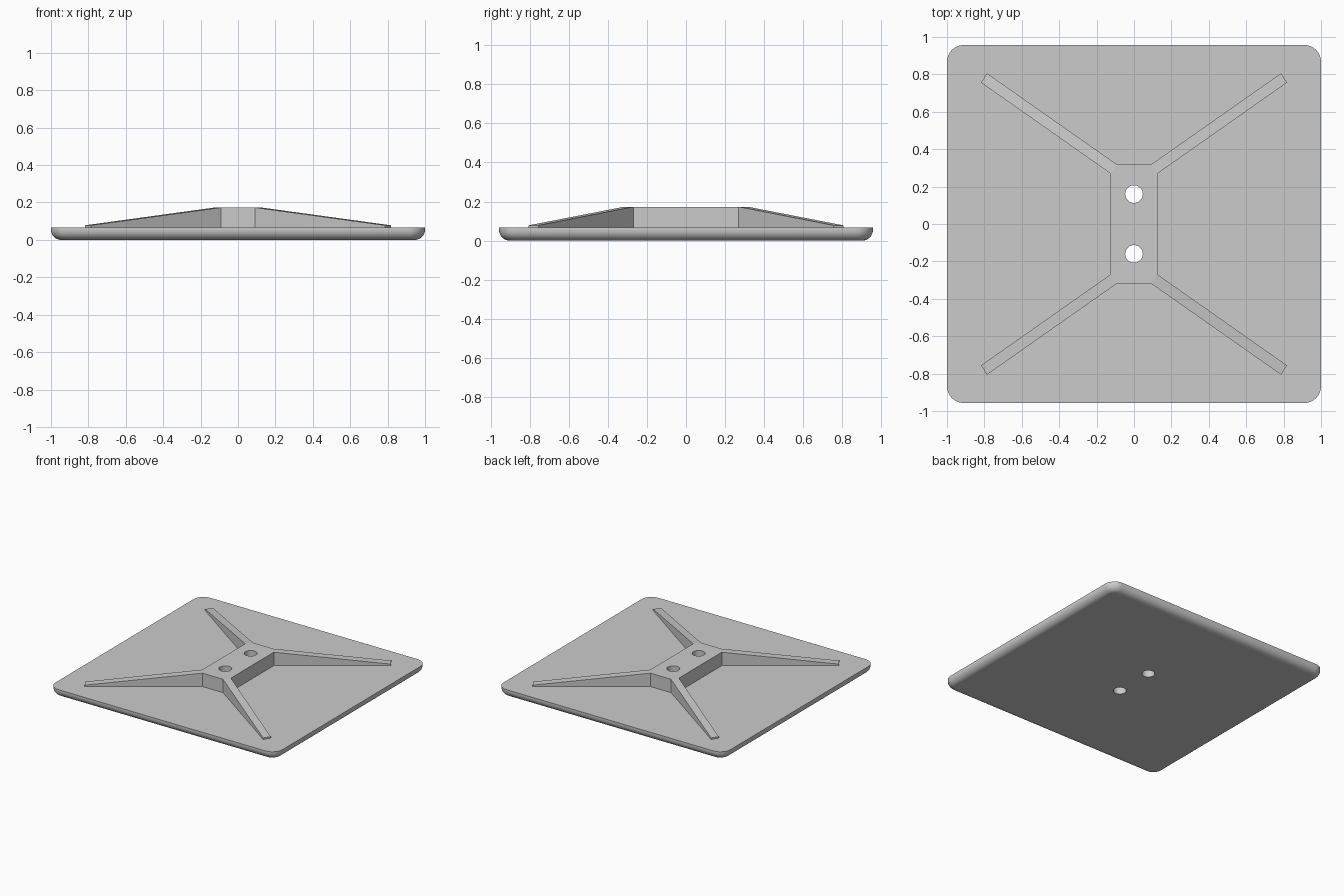
import bpy
import bmesh
from math import cos, sin, pi

if "Cube" in bpy.data.objects:
    bpy.data.objects.remove(bpy.data.objects["Cube"], do_unlink=True)

grey = bpy.data.materials.new("plain grey")
grey.use_nodes = True
grey.diffuse_color = (0.6, 0.6, 0.6, 1)
grey.node_tree.nodes["Principled BSDF"].inputs["Base Color"].default_value = grey.diffuse_color

HALF_X, HALF_Y = 1.0, 0.957
PLATE_TOP, HUB_TOP, TIP_TOP = 0.066, 0.173, 0.078
CORNER, FILLET = 0.09, 0.055


def finish(bm, name):
    bmesh.ops.recalc_face_normals(bm, faces=bm.faces)
    mesh = bpy.data.meshes.new(name)
    bm.to_mesh(mesh)
    bm.free()
    mesh.materials.append(grey)
    obj = bpy.data.objects.new(name, mesh)
    bpy.context.collection.objects.link(obj)
    return obj


def bridge(bm, low, high, smooth=False):
    for i in range(len(low)):
        j = (i + 1) % len(low)
        bm.faces.new((low[i], low[j], high[j], high[i])).smooth = smooth


def rounded_ring(bm, inset, z, steps=10):
    ring = []
    for q, (sx, sy) in enumerate([(1, 1), (-1, 1), (-1, -1), (1, -1)]):
        for s in range(steps + 1):
            a = (q + s / steps) * pi / 2
            ring.append(bm.verts.new((sx * (HALF_X - CORNER) + (CORNER - inset) * cos(a),
                                      sy * (HALF_Y - CORNER) + (CORNER - inset) * sin(a), z)))
    return ring


# Base plate: rounded corners, filleted underside, sharp upper rim
bm = bmesh.new()
rings = []
for k in range(9):
    a = k / 8 * pi / 2
    rings.append(rounded_ring(bm, FILLET * (1 - sin(a)), FILLET * (1 - cos(a))))
rings.append(rounded_ring(bm, 0, PLATE_TOP))
for low, high in zip(rings, rings[1:]):
    bridge(bm, low, high, True)
bm.faces.new(rings[0])
bm.faces.new(rings[-1])
plate = finish(bm, "base_plate")

# Bracket: raised hub with four ribs sloping down towards the plate corners
hub_side, tip_side, tip_end, hub_end = (0.126, 0.27), (0.818, 0.756), (0.786, 0.806), (0.091, 0.318)
quadrant = [(*hub_side, HUB_TOP), (*tip_side, TIP_TOP), (*tip_end, TIP_TOP), (*hub_end, HUB_TOP)]
bm = bmesh.new()
top = []
for sx, sy in [(1, 1), (-1, 1), (-1, -1), (1, -1)]:
    points = quadrant if sx * sy > 0 else quadrant[::-1]
    top += [bm.verts.new((sx * x, sy * y, z)) for x, y, z in points]
foot = [bm.verts.new((v.co.x, v.co.y, PLATE_TOP - 0.004)) for v in top]
bridge(bm, foot, top)
for ring in (foot, top):
    bm.faces.new([v for i, v in enumerate(ring) if i % 4 in (0, 3)])
    for i in range(0, len(ring), 4):
        bm.faces.new(ring[i:i + 4])
bracket = finish(bm, "ribbed_bracket")

# Two bolt holes through the hub and plate
bm = bmesh.new()
for y in (-0.16, 0.16):
    rings = []
    for z in (-0.1, 0.3):
        rings.append([bm.verts.new((0.047 * cos(i * pi / 24), y + 0.047 * sin(i * pi / 24), z))
                      for i in range(48)])
        bm.faces.new(rings[-1])
    bridge(bm, *rings, True)
cutter = finish(bm, "hole_cutter")
cutter.hide_render = True
cutter.hide_viewport = True
cutter.display_type = 'WIRE'

for obj in (plate, bracket):
    cut = obj.modifiers.new("bolt holes", 'BOOLEAN')
    cut.operation = 'DIFFERENCE'
    cut.solver = 'EXACT'
    cut.object = cutter
